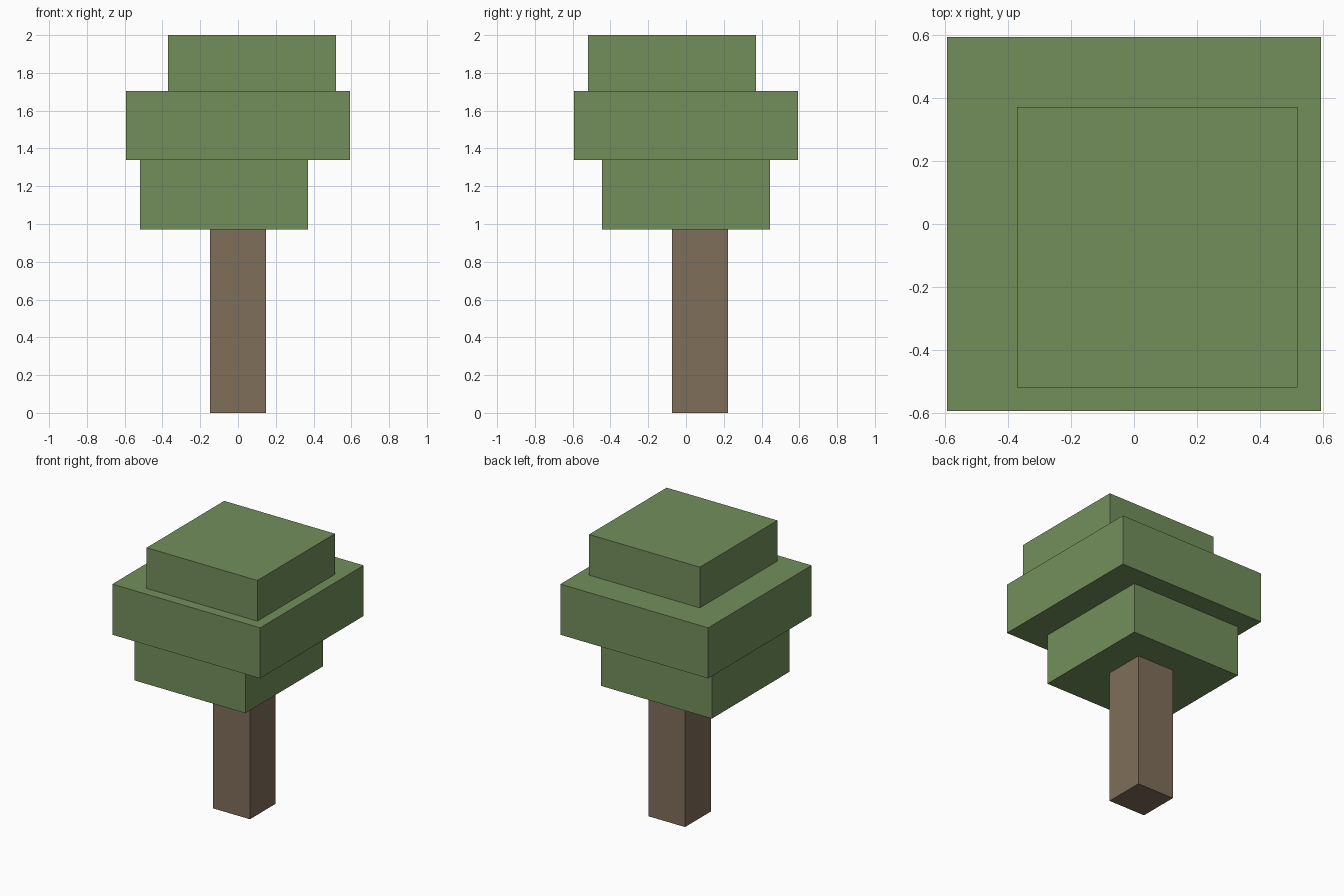
import bpy
import bmesh
from mathutils import Vector

default_cube = bpy.data.objects.get("Cube")
if default_cube:
    bpy.data.objects.remove(default_cube, do_unlink=True)


def make_material(name, rgb):
    colour = (*rgb, 1.0)
    mat = bpy.data.materials.new(name)
    mat.use_nodes = True
    mat.diffuse_color = colour
    bsdf = next(n for n in mat.node_tree.nodes if n.type == "BSDF_PRINCIPLED")
    bsdf.inputs["Base Color"].default_value = colour
    return mat


def make_block(name, centre, width, bottom, top, mat):
    """Square block of the given width, standing between two heights."""
    mesh = bpy.data.meshes.new(name)
    bm = bmesh.new()
    bmesh.ops.create_cube(bm, size=1.0)
    bmesh.ops.scale(bm, vec=Vector((width, width, top - bottom)), verts=bm.verts)
    bm.to_mesh(mesh)
    bm.free()
    mesh.materials.append(mat)
    obj = bpy.data.objects.new(name, mesh)
    obj.location = (*centre, (bottom + top) / 2)
    bpy.context.collection.objects.link(obj)
    return obj


bark = make_material("bark brown", (0.212, 0.156, 0.100))
leaf = make_material("leaf green", (0.171, 0.275, 0.107))

# Trunk
make_block("trunk", (0, 0.074), 0.295, 0, 0.97, bark)

# Three offset tiers of foliage
make_block("lower_foliage", (-0.074, 0), 0.888, 0.97, 1.338, leaf)
make_block("middle_foliage", (0, 0), 1.185, 1.338, 1.705, leaf)
make_block("upper_foliage", (0.074, -0.074), 0.888, 1.705, 2, leaf)
